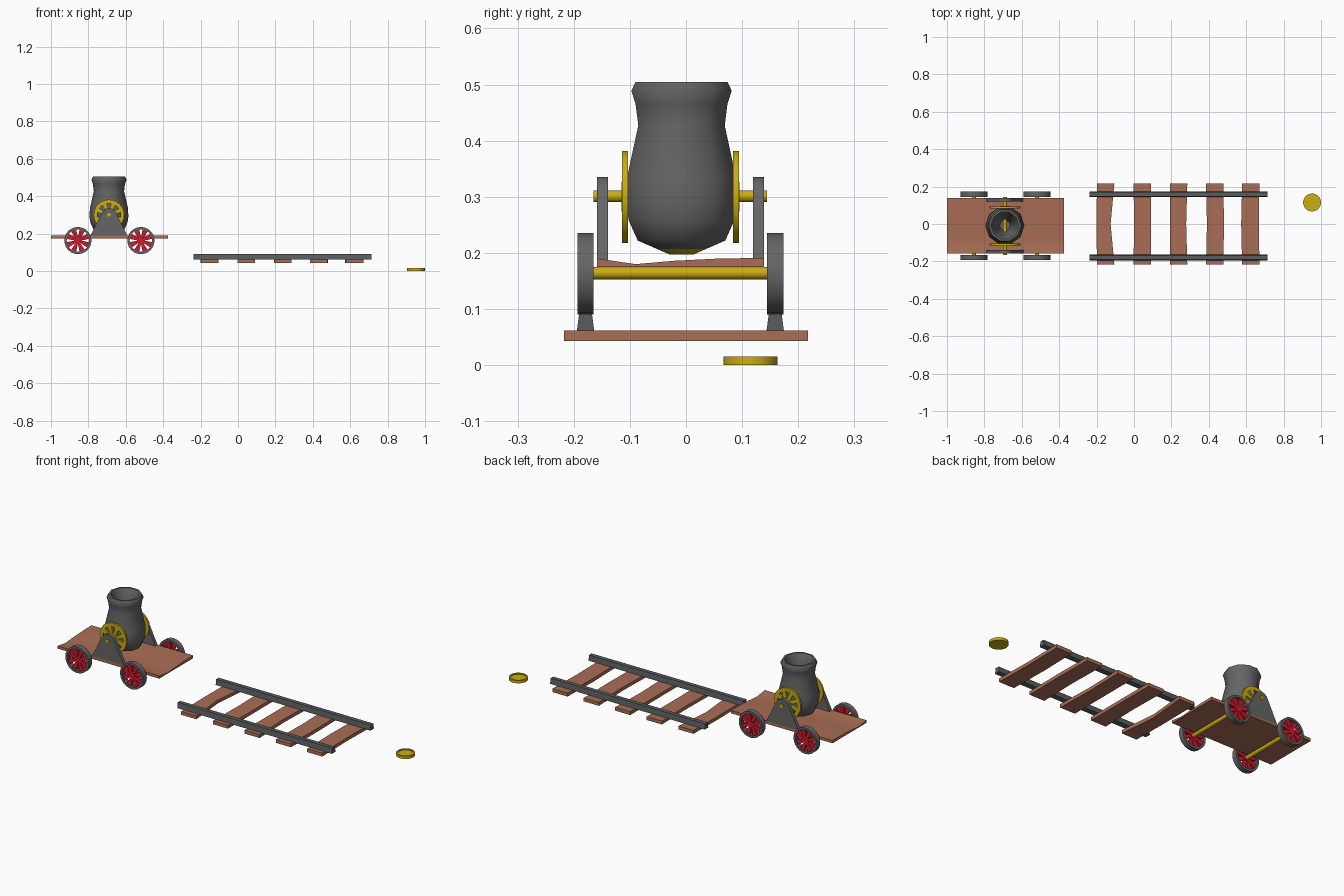
import bpy, bmesh, math
from mathutils import Matrix

if "Cube" in bpy.data.objects:
    bpy.data.objects.remove(bpy.data.objects["Cube"])


def material(name, rgb):
    m = bpy.data.materials.new(name)
    m.diffuse_color = (*rgb, 1)
    m.use_nodes = True
    m.node_tree.nodes["Principled BSDF"].inputs["Base Color"].default_value = m.diffuse_color
    return m


IRON = material("iron grey", (0.13, 0.13, 0.13))
RAIL = material("rail grey", (0.10, 0.11, 0.115))
GOLD = material("gold", (0.60, 0.42, 0.005))
WOOD = material("brown wood", (0.40, 0.155, 0.09))
RED = material("red", (0.62, 0.01, 0.025))
CX, CY = -0.69, -0.01      # centre of the cannon cart
TURN = Matrix.Rotation(math.pi / 2, 4, 'X')   # turns a z axis into the y axis


def finish(name, bm, mats, smooth=None):
    bmesh.ops.recalc_face_normals(bm, faces=bm.faces)
    me = bpy.data.meshes.new(name)
    bm.to_mesh(me)
    bm.free()
    ob = bpy.data.objects.new(name, me)
    bpy.context.collection.objects.link(ob)
    for m in mats:
        me.materials.append(m)
    if smooth:
        bpy.ops.object.select_all(action='DESELECT')
        ob.select_set(True)
        bpy.context.view_layer.objects.active = ob
        bpy.ops.object.shade_smooth_by_angle(angle=math.radians(smooth))
    return ob


def lathe(bm, profile, n, closed=False):
    """Revolve (radius, height) points round z; open ends are capped."""
    rings = [[bm.verts.new((r * math.cos(2 * math.pi * i / n),
                            r * math.sin(2 * math.pi * i / n), z))
              for i in range(n)] for r, z in profile]
    pairs = list(zip(rings, rings[1:]))
    if closed:
        pairs.append((rings[-1], rings[0]))
    else:
        bm.faces.new(rings[0])
        bm.faces.new(rings[-1])
    for a, b in pairs:
        for i in range(n):
            j = (i + 1) % n
            bm.faces.new((a[i], a[j], b[j], b[i]))


def prism(bm, poly, h0, h1):
    """Extrude an xy outline from height h0 to h1."""
    lo = [bm.verts.new((x, y, h0)) for x, y in poly]
    hi = [bm.verts.new((x, y, h1)) for x, y in poly]
    bm.faces.new(lo)
    bm.faces.new(hi)
    for i in range(len(poly)):
        j = (i + 1) % len(poly)
        bm.faces.new((lo[i], lo[j], hi[j], hi[i]))


def place(bm, x, y, z, turn=True):
    if turn:
        bm.transform(TURN)
    bm.transform(Matrix.Translation((x, y, z)))


def rod(name, x, y, z, r, length, n=12):
    bm = bmesh.new()
    lathe(bm, [(r, -length / 2), (r, length / 2)], n)
    place(bm, x, y, z)
    finish(name, bm, [GOLD], 40)


def rim(name, x, y, z, r_out, r_in, t, mat):
    bm = bmesh.new()
    lathe(bm, [(r_out, -t / 2), (r_out, t / 2), (r_in, t / 2), (r_in, -t / 2)], 24, True)
    place(bm, x, y, z)
    finish(name, bm, [mat], 40)


def spokes(name, x, y, z, r, hub, w_in, w_out, t, mat, count=8):
    """Wedge spokes that widen towards the rim, plus a hub."""
    bm = bmesh.new()
    for k in range(count):
        a = 2 * math.pi * (k + 0.5) / count
        c, s = math.cos(a), math.sin(a)
        poly = [(hub * 0.6, -w_in), (r, -w_out), (r, w_out), (hub * 0.6, w_in)]
        prism(bm, [(u * c - v * s, u * s + v * c) for u, v in poly], -t / 2, t / 2)
    lathe(bm, [(hub, -t * 0.6), (hub, t * 0.6)], 12)
    place(bm, x, y, z)
    finish(name, bm, [mat])


# cart deck: a plank sagging slightly towards one side
bm = bmesh.new()
top = [(0.139, 0.191), (0.06, 0.190), (-0.02, 0.186), (-0.09, 0.180), (-0.159, 0.190)]
prism(bm, top + [(y, 0.175) for y, z in reversed(top)], -1.0, -0.374)
bm.transform(Matrix(((0, 0, 1, 0), (1, 0, 0, 0), (0, 1, 0, 0), (0, 0, 0, 1))))
finish("cart_deck", bm, [WOOD], 30)

# wheels and axles
for x, end in ((-0.856, "rear"), (-0.519, "front")):
    rod(end + "_axle", x, CY, 0.164, 0.011, 0.345)
    for s, side in ((-1, "near"), (1, "far")):
        y = CY + s * 0.169
        rim(f"{end}_{side}_tyre", x, y, 0.163, 0.0725, 0.060, 0.029, IRON)
        spokes(f"{end}_{side}_wheel_spokes", x, y, 0.163, 0.061, 0.015,
               0.005, 0.015, 0.016, RED)

# side brackets with rounded tops, and the gold wheels beside the barrel
for s, side in ((-1, "near"), (1, "far")):
    bm = bmesh.new()
    arc = [(0.042 * math.cos(a), 0.294 + 0.042 * math.sin(a))
           for a in (math.radians(20 + 20 * i) for i in range(8))]
    prism(bm, [(-0.1, 0.186), (0.1, 0.186)] + arc, -0.01, 0.01)
    place(bm, CX, CY + s * 0.139, 0)
    finish(side + "_bracket", bm, [IRON], 30)
    y = CY + s * 0.099
    rim(side + "_elevating_wheel_rim", CX, y, 0.30, 0.082, 0.062, 0.0105, GOLD)
    spokes(side + "_elevating_wheel_spokes", CX, y, 0.30, 0.064, 0.026,
           0.007, 0.012, 0.0105, GOLD)
rod("trunnion_rod", CX, CY, 0.301, 0.0105, 0.309)

# barrel: ten-sided, hollow, with a gold base
bm = bmesh.new()
lathe(bm, [(0.022, 0.197), (0.046, 0.207), (0.082, 0.222), (0.099, 0.258), (0.104, 0.29),
           (0.102, 0.335), (0.081, 0.427), (0.086, 0.465), (0.094, 0.489), (0.086, 0.505),
           (0.075, 0.505), (0.064, 0.485), (0.056, 0.43), (0.028, 0.27)], 10)
place(bm, CX, CY + 0.002, 0, False)
for f in bm.faces:
    if f.calc_center_median().z < 0.206:
        f.material_index = 1
finish("barrel", bm, [IRON, GOLD], 50)

# rails
for y, side in ((-0.179, "near"), (0.159, "far")):
    bm = bmesh.new()
    prism(bm, [(-0.0155, 0.061), (0.0155, 0.061), (0.0115, 0.091), (-0.0115, 0.091)],
          -0.238, 0.715)
    bm.transform(Matrix(((0, 0, 1, 0), (1, 0, 0, y), (0, 1, 0, 0), (0, 0, 0, 1))))
    finish(side + "_rail", bm, [RAIL])

# sleepers, each slightly crooked: left edge, mid shift left, mid shift right
for i, (x, a, b) in enumerate([(-0.198, -0.003, -0.02), (-0.003, 0.004, 0.0),
                               (0.192, 0.0, -0.006), (0.385, 0.005, 0.003),
                               (0.578, -0.005, -0.004)]):
    bm = bmesh.new()
    prism(bm, [(x, -0.217), (x + 0.093, -0.217), (x + 0.093 + b, 0), (x + 0.093, 0.217),
               (x, 0.217), (x + a, 0)], 0.043, 0.062)
    finish(f"sleeper_{i + 1}", bm, [WOOD])

# coin with a raised rim
bm = bmesh.new()
lathe(bm, [(0.048, 0), (0.048, 0.015), (0.039, 0.015), (0.039, 0.010)], 24)
place(bm, 0.952, 0.115, 0, False)
finish("coin", bm, [GOLD], 40)
